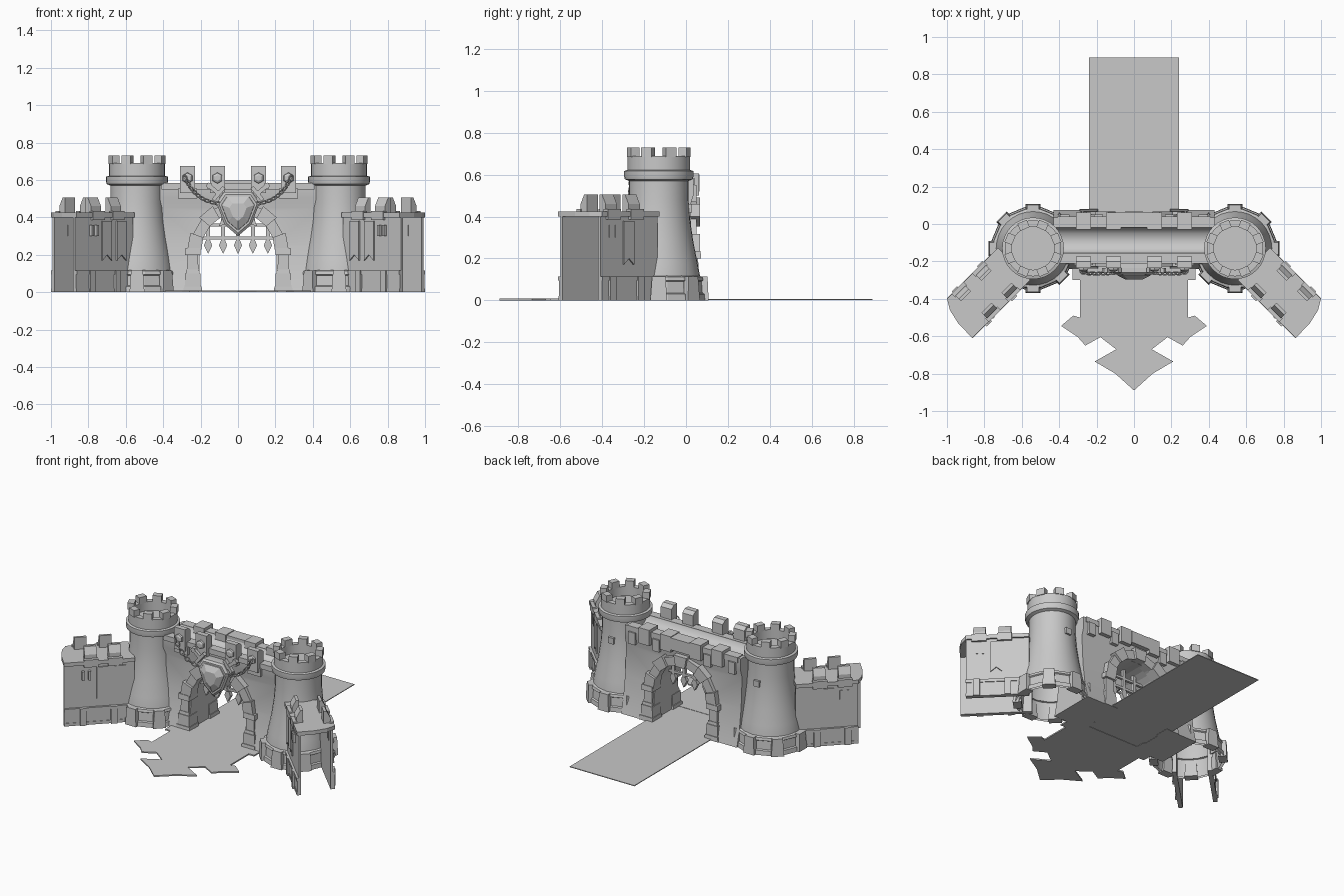
import bpy, bmesh, math
from mathutils import Matrix, Vector

cube = bpy.data.objects.get("Cube")
if cube:
    bpy.data.objects.remove(cube, do_unlink=True)

STONE = bpy.data.materials.new("grey stone")
STONE.use_nodes = True
GREY = (0.58, 0.58, 0.58, 1)
STONE.diffuse_color = GREY
STONE.node_tree.nodes["Principled BSDF"].inputs["Base Color"].default_value = GREY

T = lambda x, y, z: Matrix.Translation((x, y, z))
RZ = lambda deg: Matrix.Rotation(math.radians(deg), 4, "Z")
FLAT = Matrix.Identity(4)
# outline drawn in x-z, depth towards the front
FRONT = Matrix(((1, 0, 0, 0), (0, 0, -1, 0), (0, 1, 0, 0), (0, 0, 0, 1)))
# outline drawn in y-z, depth along x
SIDE = Matrix(((0, 0, 1, 0), (1, 0, 0, 0), (0, 1, 0, 0), (0, 0, 0, 1)))
BACK = RZ(180) @ FRONT
TOWER = T(0.54, -0.13, 0)
WING = TOWER @ RZ(-45)


def ngon(n, phase=0.0):
    return [(math.cos((i + phase) * math.tau / n), math.sin((i + phase) * math.tau / n)) for i in range(n)]


def finish(name, bm, mat, mirror, smooth=False):
    bmesh.ops.transform(bm, matrix=mat, verts=bm.verts)
    bmesh.ops.recalc_face_normals(bm, faces=bm.faces)
    mesh = bpy.data.meshes.new(name)
    bm.to_mesh(mesh)
    bm.free()
    mesh.materials.append(STONE)
    ob = bpy.data.objects.new(name, mesh)
    bpy.context.collection.objects.link(ob)
    if smooth:
        bpy.ops.object.select_all(action="DESELECT")
        ob.select_set(True)
        bpy.context.view_layer.objects.active = ob
        bpy.ops.object.shade_smooth_by_angle(angle=math.radians(32))
    if mirror:
        ob.modifiers.new("mirror", "MIRROR").use_mirror_merge = False
    return ob


def loft(name, outline, sections, mat=FLAT, mirror=True, smooth=False, centre=(0, 0), caps=(0, -1)):
    """Stack scaled copies of an outline; each section is (scale, depth)."""
    bm = bmesh.new()
    cx, cy = centre
    rings = [[bm.verts.new((cx + (x - cx) * s, cy + (y - cy) * s, d)) for x, y in outline] for s, d in sections]
    n = len(outline)
    for a, b in zip(rings, rings[1:]):
        for i in range(n):
            bm.faces.new((a[i], a[(i + 1) % n], b[(i + 1) % n], b[i]))
    for end in caps:
        bm.faces.new(rings[end])
    return finish(name, bm, mat, mirror, smooth)


def rect(x0, x1, y0, y1):
    return [(x0, y0), (x1, y0), (x1, y1), (x0, y1)]


def block(name, x0, x1, y0, y1, z0, z1, mat=FLAT, mirror=True, taper=1.0):
    c = ((x0 + x1) / 2, (y0 + y1) / 2)
    return loft(name, rect(x0, x1, y0, y1), ((1, z0), (taper, z1)), mat, mirror, centre=c)


def both(half):
    return half + [(-x, y) for x, y in reversed(half) if abs(x) > 1e-6]


# Towers: flared shaft, collar and hollow top, open underneath
shaft = [(0.205, 0), (0.2, 0.1), (0.185, 0.18), (0.165, 0.28), (0.15, 0.38), (0.142, 0.48), (0.142, 0.57),
         (0.162, 0.578), (0.165, 0.59), (0.165, 0.618), (0.15, 0.622), (0.15, 0.69), (0.115, 0.69), (0.115, 0.63)]
loft("towers", ngon(32), shaft, TOWER, smooth=True, caps=(-1,))
loft("tower_plinths", ngon(16, 0.5), [(0.225, 0), (0.222, 0.03), (0.212, 0.035), (0.208, 0.09),
                                     (0.216, 0.095), (0.212, 0.112), (0.19, 0.12)], TOWER, caps=())
for k in range(8):
    block("tower_merlon", 0.112, 0.154, -0.027, 0.027, 0.685, 0.73, TOWER @ RZ(45 * k + 22.5))
    turn = TOWER @ RZ(45 * k)
    block("plinth_buttress", 0.185, 0.238, -0.04, 0.04, 0, 0.115, turn, taper=0.8)
    plate = turn @ T(0.229, 0, 0) @ Matrix.Rotation(math.radians(-3), 4, "Y") @ RZ(90) @ FRONT
    loft("plinth_badge", both([(0, 0.025), (0.02, 0.045), (0.02, 0.085)]), ((1, 0), (0.8, 0.008)), plate,
         centre=(0, 0.06))
for k in (90, 180):
    block("tower_bracket", 0.13, 0.158, -0.02, 0.02, 0.42, 0.46, TOWER @ RZ(k))

# Wing walls: two thin open-ended faces under a walkway
for name, v, end, side in (("outer", 0.122, 0.516, 1), ("inner", -0.098, 0.567, -1)):
    def strip(part, a, b, z0, z1):
        block(name + part, 0.13, end, *sorted((v + side * a, v + side * b)), z0, z1, WING)
    strip("_wing_wall", -0.015, 0, 0, 0.41)
    strip("_wing_plinth", -0.015, 0.009, 0, 0.1)
    strip("_wing_plinth_lip", -0.015, 0.014, 0.095, 0.115)
    strip("_wing_plinth_foot", -0.015, 0.012, 0, 0.02)
    for u in (0.26, 0.45):
        block(name + "_wing_post", u - 0.02, u + 0.02, *sorted((v, v + side * 0.022)), 0, 0.115, WING)
    face = BACK if side > 0 else FRONT
    for u in (0.33,) if side > 0 else (0.22, 0.33):
        loft(name + "_wing_banner", both([(0, 0.2), (0.035, 0.17), (0.035, 0.38)]), ((1, 0), (1, 0.008)),
             WING @ T(u, v, 0) @ face)
    for u in (0.41, 0.45):
        block(name + "_wing_slot", u - 0.008, u + 0.008, v - 0.018, v + 0.004, 0.3, 0.36, WING)
    for u in (0.28, 0.435) if side > 0 else (0.25, 0.4):
        slope = [(-0.05 * side, 0.42), (-0.008 * side, 0.42), (-0.008 * side, 0.46), (-0.032 * side, 0.505),
                 (-0.05 * side, 0.505)]
        loft(name + "_wing_merlon", slope, ((1, -0.038), (1, 0.038)), WING @ T(u, v, 0) @ SIDE)
        block(name + "_wing_corbel", u - 0.045, u + 0.045, v - 0.014, v + 0.014, 0.385, 0.435, WING)
deck = [(0.13, -0.11), (0.569, -0.11), (0.566, 0), (0.548, 0.08), (0.516, 0.134), (0.13, 0.134)]
loft("wing_walkway", deck, ((1, 0.4), (1, 0.425)), WING)

# Gate wall: flared profile with a trough walkway, cut by the archway
wall = [(-0.24, 0), (-0.215, 0.1), (-0.195, 0.25), (-0.185, 0.45), (-0.2, 0.5), (-0.2, 0.58), (-0.155, 0.58),
        (-0.145, 0.556), (-0.125, 0.541), (-0.1, 0.532), (-0.075, 0.532), (-0.05, 0.541), (-0.03, 0.556),
        (-0.02, 0.58), (0.035, 0.58), (0.035, 0.5), (0.02, 0.45), (0.03, 0.25), (0.05, 0.1), (0.075, 0)]
gate_wall = loft("gate_wall", wall, ((1, -0.43), (1, 0.43)), SIDE, mirror=False, smooth=True)
opening = [(0.205, -0.05)] + [(0.205 * math.cos(a), 0.22 + 0.2 * math.sin(a))
                              for a in (math.pi * i / 16 for i in range(17))] + [(-0.205, -0.05)]
cutter = loft("archway_cutter", opening, ((1, -0.5), (1, 0.5)), FRONT, mirror=False)
cutter.hide_render = True
cutter.display_type = "WIRE"
cutter.hide_set(True)
cut = gate_wall.modifiers.new("archway", "BOOLEAN")
cut.operation, cut.object, cut.solver = "DIFFERENCE", cutter, "EXACT"

# Parapet copings, hexagonal bosses and merlons
block("front_coping", -0.41, 0.41, -0.21, -0.155, 0.55, 0.585, mirror=False)
block("back_coping", -0.41, 0.41, -0.02, 0.04, 0.55, 0.585, mirror=False)
for x in (0.11, 0.27):
    tall = [(-0.235, 0.53), (-0.175, 0.53), (-0.175, 0.655), (-0.2, 0.675), (-0.235, 0.675)]
    loft("gate_merlon", tall, ((1, x - 0.04), (1, x + 0.04)), SIDE)
    loft("merlon_boss", ngon(6, 0.5), ((0.03, 0), (0.028, 0.014), (0.016, 0.02)), T(x, -0.233, 0.61) @ FRONT)
    block("back_block", x - 0.04, x + 0.04, -0.03, 0.062, 0.5, 0.605)
block("front_corbel", 0.22, 0.32, -0.22, -0.17, 0.5, 0.555)
for x in (0.19, 0.37):
    block("back_corbel", x - 0.025, x + 0.025, 0.01, 0.05, 0.47, 0.55)
block("back_keystone", -0.07, 0.07, -0.02, 0.065, 0.52, 0.6, mirror=False)

# Arch surrounds on both faces: piers and wedge stones
for name, y, face, step in (("front", -0.17, FRONT, 1), ("back", 0.01, BACK, -1)):
    for z0, z1, grow in ((0, 0.03, 0.05), (0.03, 0.1, 0.043), (0.1, 0.12, 0.036), (0.12, 0.2, 0.03), (0.2, 0.235, 0.042)):
        ys = sorted((y + step * 0.03, y - step * (0.02 + grow)))
        block(name + "_pier", 0.242 - grow, 0.242 + grow, *ys, z0, z1, taper=0.95)
    for k in range(9):
        proud = 0.016 * (k % 2 == 0)
        a = math.radians(10)
        r0, r1 = 0.197, 0.255 + proud
        wedge = [(r0 * math.cos(a), -r0 * math.sin(a)), (r1 * math.cos(a), -r1 * math.sin(a)),
                 (r1 * math.cos(a), r1 * math.sin(a)), (r0 * math.cos(a), r0 * math.sin(a))]
        loft(name + "_arch_stone", wedge, ((1, -0.02), (1, 0.04 + proud)),
             T(0, y, 0.225) @ face @ RZ(10 + 20 * k), mirror=False)

# Raised portcullis with spear tips
for x in (-0.16, -0.08, 0, 0.08, 0.16):
    block("portcullis_bar", x - 0.01, x + 0.01, -0.11, -0.09, 0.26, 0.42, mirror=False)
    tip = [(0, 0.205), (0.022, 0.25), (0.012, 0.275)]
    loft("portcullis_tip", [(x + p, q) for p, q in both(tip)], ((1, 0.088), (1, 0.112)), FRONT, mirror=False)
for z in (0.29, 0.36):
    block("portcullis_rail", -0.2, 0.2, -0.108, -0.092, z - 0.008, z + 0.008, mirror=False)

# Crest: frame, faceted gem and crossed swords
crest = both([(0, 0.3), (0.07, 0.36), (0.115, 0.475), (0.075, 0.535)])
mid = (0, 0.435)
loft("crest_frame", crest, ((0.95, 0.18), (1, 0.235), (1, 0.26), (0.88, 0.27)), FRONT, False, centre=mid)
loft("crest_gem", crest, ((0.8, 0.262), (0.76, 0.275), (0.4, 0.297)), FRONT, False, centre=mid)
sword = T(0, -0.248, 0.44) @ FRONT @ RZ(-50)
loft("sword_blade", [(-0.016, 0.12), (-0.016, -0.1), (0, -0.135), (0.016, -0.1), (0.016, 0.12)],
     ((1, -0.006), (1, 0.006)), sword)
loft("sword_guard", rect(-0.045, 0.045, 0.125, 0.145), ((1, -0.012), (1, 0.012)), sword)
loft("sword_grip", rect(-0.011, 0.011, 0.145, 0.19), ((1, -0.01), (1, 0.01)), sword)
loft("sword_pommel", ngon(6), ((0.018, -0.012), (0.018, 0.012)), sword @ T(0, 0.2, 0))

# Hanging chains made of alternating links
a, c, b = Vector((0.28, -0.258, 0.61)), Vector((0.23, -0.27, 0.49)), Vector((0.11, -0.262, 0.475))
LINKS = 9
for i in range(LINKS):
    t = i / (LINKS - 1)
    p = a * (1 - t) ** 2 + c * 2 * t * (1 - t) + b * t * t
    d = (c - a) * (1 - t) + (b - c) * t
    bm = bmesh.new()
    rings = [[bm.verts.new(((0.011 + 0.004 * x) * cx * 1.5, (0.011 + 0.004 * x) * cy, 0.004 * y))
              for x, y in ngon(5)] for cx, cy in ngon(10)]
    for j in range(10):
        for m in range(5):
            q, r = rings[j], rings[(j + 1) % 10]
            bm.faces.new((q[m], r[m], r[(m + 1) % 5], q[(m + 1) % 5]))
    aim = d.to_track_quat("X", "Z").to_matrix().to_4x4()
    finish("chain_link", bm, T(*p) @ aim @ Matrix.Rotation(math.radians(45 + 90 * (i % 2)), 4, "X"), True, True)

# Ground strips: plain road behind, jagged apron in front
block("rear_road", -0.24, 0.24, -0.3, 0.89, 0.002, 0.007, mirror=False)
apron = [(0, -0.89), (0.1, -0.8), (0.21, -0.735), (0.095, -0.67), (0.18, -0.605), (0.26, -0.65), (0.3, -0.605),
         (0.39, -0.545), (0.325, -0.49), (0.29, -0.5), (0.29, -0.3), (0.33, -0.3), (0.33, -0.2)]
loft("front_apron", both(apron), ((1, 0), (1, 0.009)), mirror=False)
